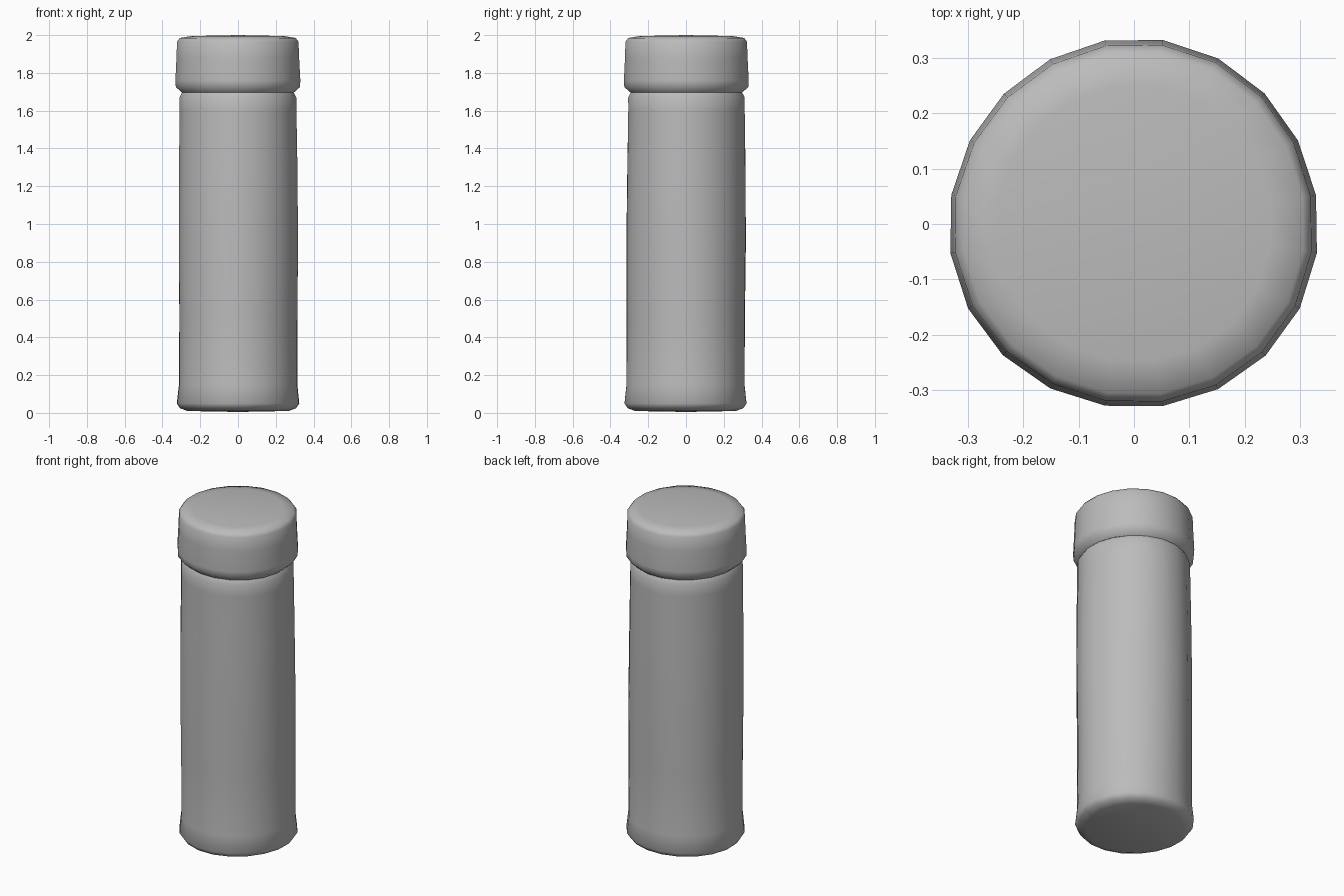
import bpy, bmesh, math

if "Cube" in bpy.data.objects:
    bpy.data.objects.remove(bpy.data.objects["Cube"])

SIDES = 20

grey = bpy.data.materials.new("plain grey")
grey.diffuse_color = (0.5, 0.5, 0.5, 1)
grey.use_nodes = True
grey.node_tree.nodes["Principled BSDF"].inputs["Base Color"].default_value = grey.diffuse_color


def lathe(name, profile, wobble=0.0):
    """Spin (radius, z) points about z; radius 0 closes an end with a fan."""
    bm = bmesh.new()
    rings = []
    for r, z in profile:
        if r == 0:
            rings.append([bm.verts.new((0, 0, z))])
            continue
        ring = []
        for i in range(SIDES):
            a = 2 * math.pi * (i + 0.5) / SIDES
            rr = r + wobble * math.sin(3 * a + 2 * z)
            ring.append(bm.verts.new((rr * math.cos(a), rr * math.sin(a), z)))
        rings.append(ring)
    for lo, hi in zip(rings, rings[1:]):
        for i in range(SIDES):
            j = (i + 1) % SIDES
            if len(lo) == 1:
                bm.faces.new((lo[0], hi[j], hi[i]))
            elif len(hi) == 1:
                bm.faces.new((lo[i], lo[j], hi[0]))
            else:
                bm.faces.new((lo[i], lo[j], hi[j], hi[i]))
    for f in bm.faces:
        f.smooth = True
    mesh = bpy.data.meshes.new(name)
    bm.to_mesh(mesh)
    bm.free()
    mesh.materials.append(grey)
    obj = bpy.data.objects.new(name, mesh)
    bpy.context.collection.objects.link(obj)
    bpy.context.view_layer.objects.active = obj
    obj.select_set(True)
    bpy.ops.object.shade_smooth_by_angle(angle=math.radians(50))
    obj.select_set(False)
    return obj


# Tall body: rounded foot, slightly waisted wall, shoulder into the groove
lathe("body", [(0, 0.005), (0.27, 0.01), (0.31, 0.025), (0.327, 0.05),
               (0.316, 0.15), (0.316, 0.5), (0.319, 0.9), (0.316, 1.3),
               (0.312, 1.6), (0.312, 1.67), (0.298, 1.695)], 0.003)

# Lid: flared lower rim, straight wall, softened top edge
lathe("lid", [(0.298, 1.695), (0.332, 1.725), (0.334, 1.76), (0.328, 1.88),
              (0.325, 1.965), (0.31, 1.985), (0.25, 1.995), (0, 2.0)], 0.002)
